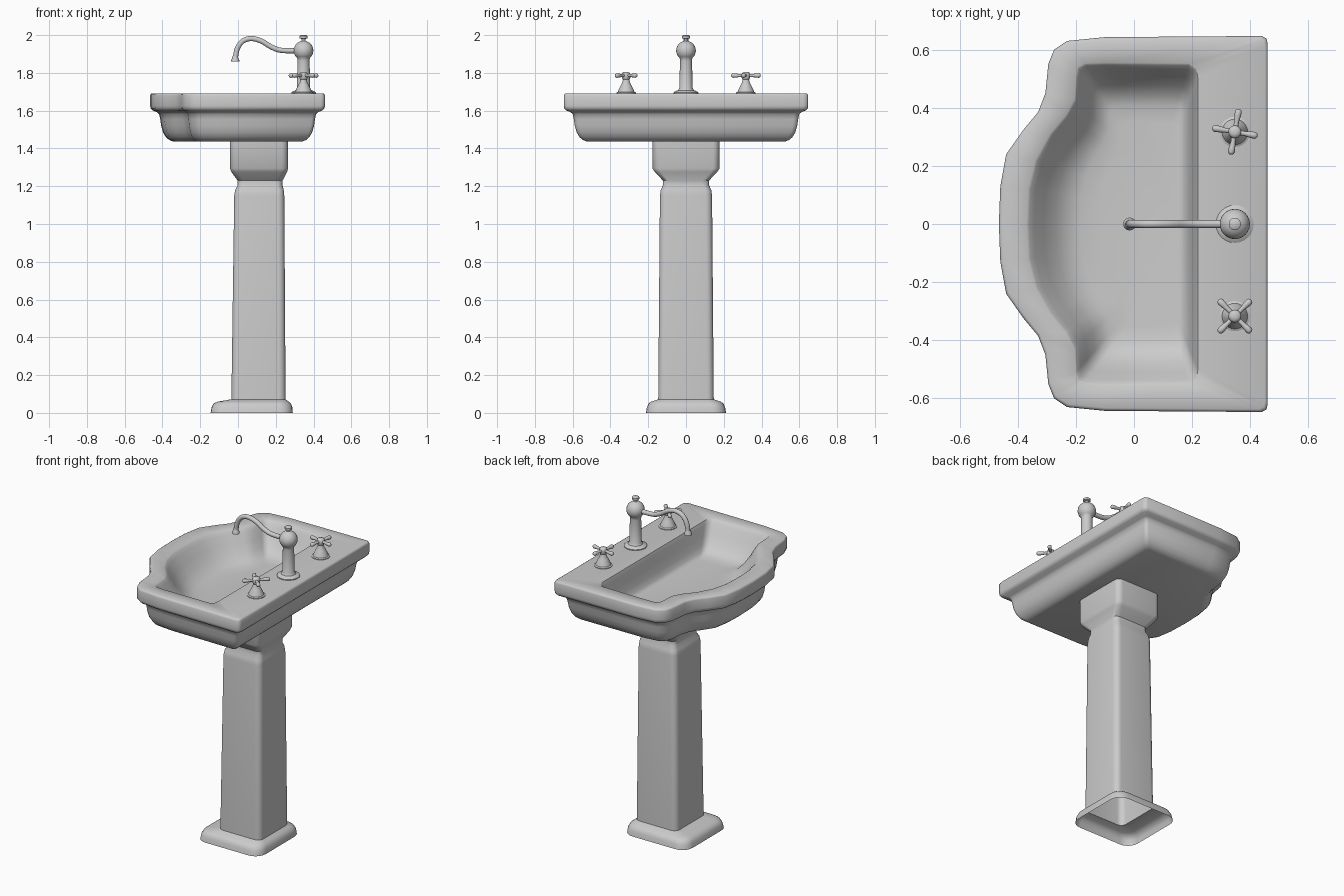
import bpy, bmesh, math
from mathutils import Vector

if "Cube" in bpy.data.objects:
    bpy.data.objects.remove(bpy.data.objects["Cube"], do_unlink=True)

grey = bpy.data.materials.new("porcelain grey")
grey.use_nodes = True
COLOR = (0.6, 0.6, 0.6, 1)
grey.diffuse_color = COLOR
grey.node_tree.nodes["Principled BSDF"].inputs["Base Color"].default_value = COLOR


def loft(name, rings, cap_start=True, cap_end=True, angle=40):
    """Skin a list of equal-length closed rings into one smooth object."""
    bm = bmesh.new()
    loops = [[bm.verts.new(p) for p in ring] for ring in rings]
    for a, b in zip(loops, loops[1:]):
        for i in range(len(a)):
            j = (i + 1) % len(a)
            bm.faces.new((a[i], a[j], b[j], b[i]))
    if cap_start:
        bm.faces.new(loops[0][::-1])
    if cap_end:
        bm.faces.new(loops[-1])
    bmesh.ops.recalc_face_normals(bm, faces=bm.faces[:])
    mesh = bpy.data.meshes.new(name)
    bm.to_mesh(mesh)
    bm.free()
    mesh.materials.append(grey)
    ob = bpy.data.objects.new(name, mesh)
    bpy.context.collection.objects.link(ob)
    bpy.ops.object.select_all(action="DESELECT")
    ob.select_set(True)
    bpy.context.view_layer.objects.active = ob
    bpy.ops.object.shade_smooth_by_angle(angle=math.radians(angle))
    return ob


def circle(center, u, v, r, n=20):
    return [center + r * (math.cos(t) * u + math.sin(t) * v)
            for t in (2 * math.pi * i / n for i in range(n))]


X, Y, Z = Vector((1, 0, 0)), Vector((0, 1, 0)), Vector((0, 0, 1))


def lathe(name, x, y, profile, n=24):
    return loft(name, [circle(Vector((x, y, z)), X, Y, r, n) for r, z in profile])


def rounded_rect(x0, x1, half_y, r, z, steps=5):
    pts = []
    corners = ((x1 - r, half_y - r), (x0 + r, half_y - r),
               (x0 + r, r - half_y), (x1 - r, r - half_y))
    for k, (cx, cy) in enumerate(corners):
        for s in range(steps + 1):
            t = math.pi / 2 * (k + s / steps)
            pts.append((cx + r * math.cos(t), cy + r * math.sin(t), z))
    return pts


# Basin: half outlines of the rim and the bowl, mirrored across y
OUTER = [(.46, 0), (.46, .62), (.456, .638), (.44, .647), (-.1, .643), (-.23, .63),
         (-.275, .60), (-.295, .55), (-.305, .45), (-.33, .385), (-.38, .325),
         (-.44, .24), (-.46, .13), (-.465, 0)]
INNER = [(.22, 0), (.22, .50), (.215, .535), (.19, .553), (-.1, .555), (-.17, .553),
         (-.195, .54), (-.20, .51), (-.205, .43), (-.235, .375), (-.29, .31),
         (-.34, .22), (-.365, .12), (-.37, 0)]


def mirrored(half):
    return half + [(x, -y) for x, y in half[-2:0:-1]]


def outer_ring(inset, z):
    return [(x * (1 - inset / .465), y * (1 - inset / .645), z)
            for x, y in mirrored(OUTER)]


def bowl_ring(t, z):
    return [(.085 + (x - .085) * (1 - .37 * t), y * (1 - .24 * t), z)
            for x, y in mirrored(INNER)]


TOP = 1.692
rings = [outer_ring(d, z) for d, z in (
    (.12, 1.437), (.10, 1.445), (.083, 1.46), (.068, 1.485), (.058, 1.52), (.053, 1.555),
    (.047, 1.582), (.036, 1.592), (.012, 1.602), (.002, 1.612), (0, 1.625), (0, 1.68),
    (.003, 1.688), (.01, TOP))]
rings += [bowl_ring(t, z) for t, z in (
    (0, TOP), (.05, 1.686), (.15, 1.668), (.35, 1.62), (.6, 1.572), (.85, 1.54),
    (1.1, 1.527), (1.5, 1.522))]
loft("basin", rings, angle=50)

# Pedestal: hollow plinth, tapering column and capital
loft("pedestal", [rounded_rect(*r) for r in (
    (-.145, .29, .212, .07, 0), (-.14, .288, .207, .07, .03), (-.13, .28, .198, .07, .05),
    (-.105, .268, .183, .06, .06), (-.035, .252, .147, .035, .072),
    (-.02, .245, .138, .035, 1.15), (-.015, .242, .134, .035, 1.18),
    (-.002, .236, .122, .035, 1.205), (-.002, .236, .122, .035, 1.23),
    (-.035, .26, .165, .035, 1.275), (-.043, .265, .178, .035, 1.295),
    (-.043, .265, .178, .035, 1.45))], cap_start=False)

# Tap body with ball and finial
TAP_X = .347
ball = [(.052 * math.cos(a), 1.918 + .052 * math.sin(a))
        for a in (math.radians(d) for d in range(-50, 76, 12))]
lathe("tap_body", TAP_X, 0,
      [(.065, 1.69), (.065, 1.697), (.056, 1.703), (.042, 1.708), (.035, 1.72),
       (.032, 1.865)] + ball +
      [(.011, 1.97), (.011, 1.98), (.021, 1.983), (.021, 1.995), (.014, 2.0)])

# Spout: swan-neck tube through a smooth path
path = [Vector((x, 0, z)) for x, z in (
    (.36, 1.917), (.30, 1.917), (.225, 1.92), (.175, 1.938), (.125, 1.968), (.07, 1.982),
    (.025, 1.968), (-.003, 1.93), (-.014, 1.88), (-.016, 1.862))]
curve = []
for i in range(1, len(path) - 2):
    a, b, c, d = path[i - 1:i + 3]
    for s in range(5):
        t = s / 5
        curve.append(.5 * (2 * b + (c - a) * t + (2 * a - 5 * b + 4 * c - d) * t ** 2
                           + (3 * b - a - 3 * c + d) * t ** 3))
tube = []
for i, p in enumerate(curve):
    tangent = (curve[min(i + 1, len(curve) - 1)] - curve[max(i - 1, 0)]).normalized()
    tube.append(circle(p, Y, tangent.cross(Y), .014, 14))
loft("spout", tube)
lathe("spout_outlet", -.015, 0, [(.022, 1.86), (.022, 1.868), (.017, 1.876), (.014, 1.89)])

# Cross handles on bell-shaped bases
for side, y, turn in (("left", .317, -10), ("right", -.317, 45)):
    lathe(side + "_handle_base", TAP_X, y,
          [(.052, 1.69), (.052, 1.696), (.044, 1.70), (.038, 1.715), (.028, 1.735),
           (.02, 1.75), (.017, 1.765), (.022, 1.772), (.022, 1.795), (.017, 1.802),
           (.008, 1.805)])
    for k in range(4):
        t = math.radians(turn + 90 * k)
        along = Vector((math.cos(t), math.sin(t), 0))
        hub = Vector((TAP_X, y, 1.786))
        loft(f"{side}_handle_arm_{k + 1}",
             [circle(hub + along * s, along.cross(Z), Z, r, 12) for s, r in (
                 (.01, .009), (.035, .008), (.055, .011), (.07, .012), (.076, .009),
                 (.079, .004))])
